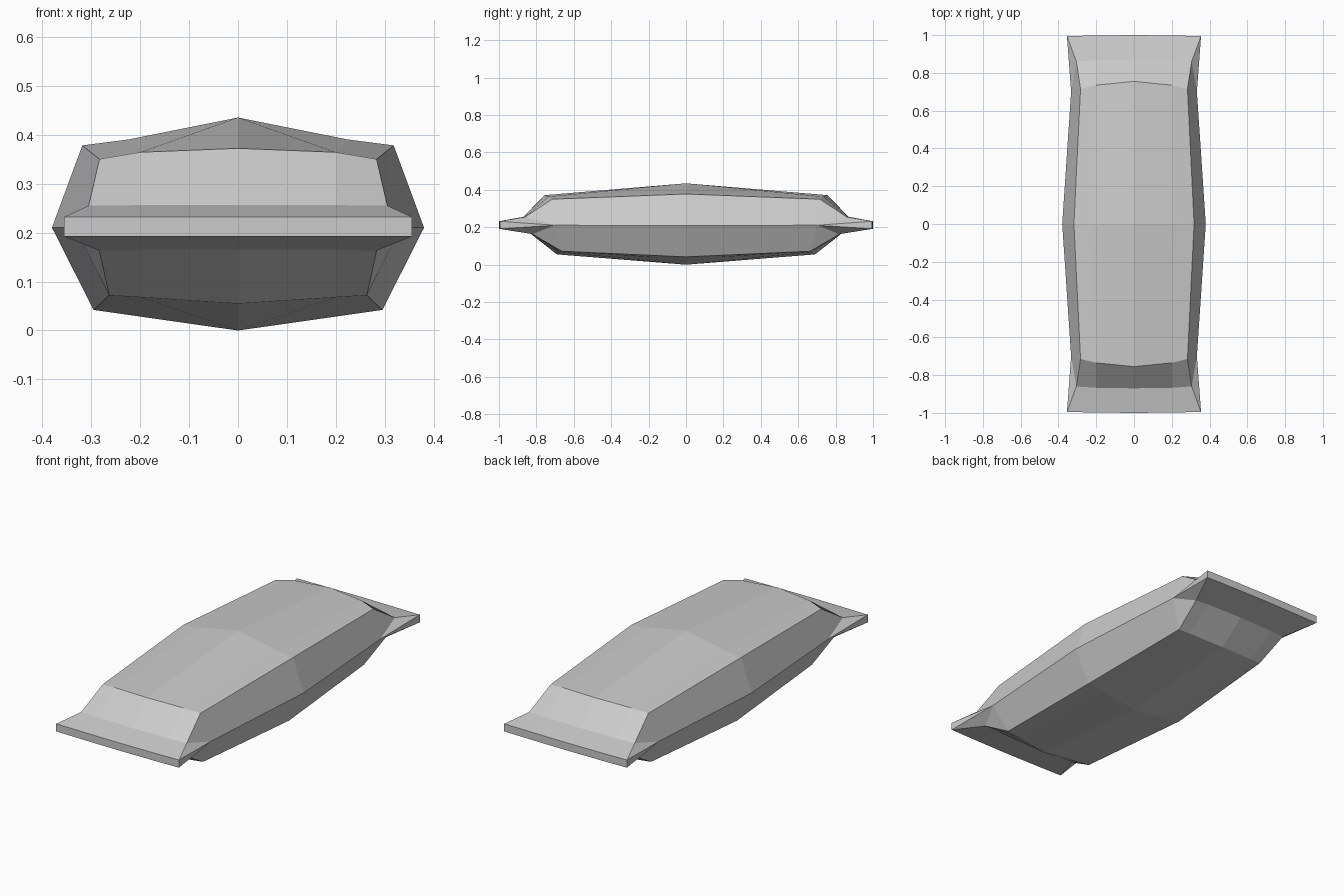
import bpy
import bmesh

cube = bpy.data.objects.get("Cube")
if cube:
    bpy.data.objects.remove(cube, do_unlink=True)

# One plain grey wrapper material
grey = bpy.data.materials.new("wrapper_grey")
grey.use_nodes = True
colour = (0.6, 0.6, 0.6, 1)
grey.diffuse_color = colour
grey.node_tree.nodes["Principled BSDF"].inputs["Base Color"].default_value = colour

# Rows across a quarter of each panel, from the middle to the sealed end;
# each row runs from the centre line out to the corner
TOP = [
    [(0, 0, .435), (.225, 0, .39), (.318, 0, .378)],
    [(0, .755, .372), (.2, .735, .364), (.283, .715, .35)],
    [(0, .87, .256), (.2, .867, .256), (.305, .86, .255)],
    [(0, 1, .232), (.2, .998, .232), (.355, .995, .232)],
]
BOTTOM = [
    [(0, 0, 0), (.2, 0, .0285), (.295, 0, .042)],
    [(0, .69, .055), (.2, .672, .068), (.263, .665, .072)],
    [(0, .83, .165), (.2, .825, .165), (.283, .82, .163)],
    [(0, 1, .192), (.2, .998, .192), (.355, .995, .192)],
]

bm = bmesh.new()
seam_mid = bm.verts.new((.38, 0, .21))
seam_end = bm.verts.new((.333, .7, .211))


def panel(rows):
    """Padded face plus its side gusset; returns the row at the sealed end."""
    grid = [[bm.verts.new(p) for p in row] for row in rows]
    for a, b in zip(grid, grid[1:]):
        for i in range(len(a) - 1):
            bm.faces.new((a[i], a[i + 1], b[i + 1], b[i]))
    edge = [row[-1] for row in grid]
    bm.faces.new((seam_mid, seam_end, edge[1], edge[0]))
    for a, b in zip(edge[1:], edge[2:]):
        bm.faces.new((seam_end, b, a))
    return grid[-1]


upper, lower = panel(TOP), panel(BOTTOM)

# Thin end of the crimped seal
for i in range(len(upper) - 1):
    bm.faces.new((upper[i], upper[i + 1], lower[i + 1], lower[i]))
bm.faces.new((upper[-1], seam_end, lower[-1]))
bmesh.ops.recalc_face_normals(bm, faces=bm.faces)

mesh = bpy.data.meshes.new("wrapper")
bm.to_mesh(mesh)
bm.free()
mesh.materials.append(grey)
wrapper = bpy.data.objects.new("wrapper", mesh)
bpy.context.collection.objects.link(wrapper)

# Complete the packet from its quarter
mirror = wrapper.modifiers.new("mirror", 'MIRROR')
mirror.use_axis = (True, True, False)
mirror.use_clip = True
